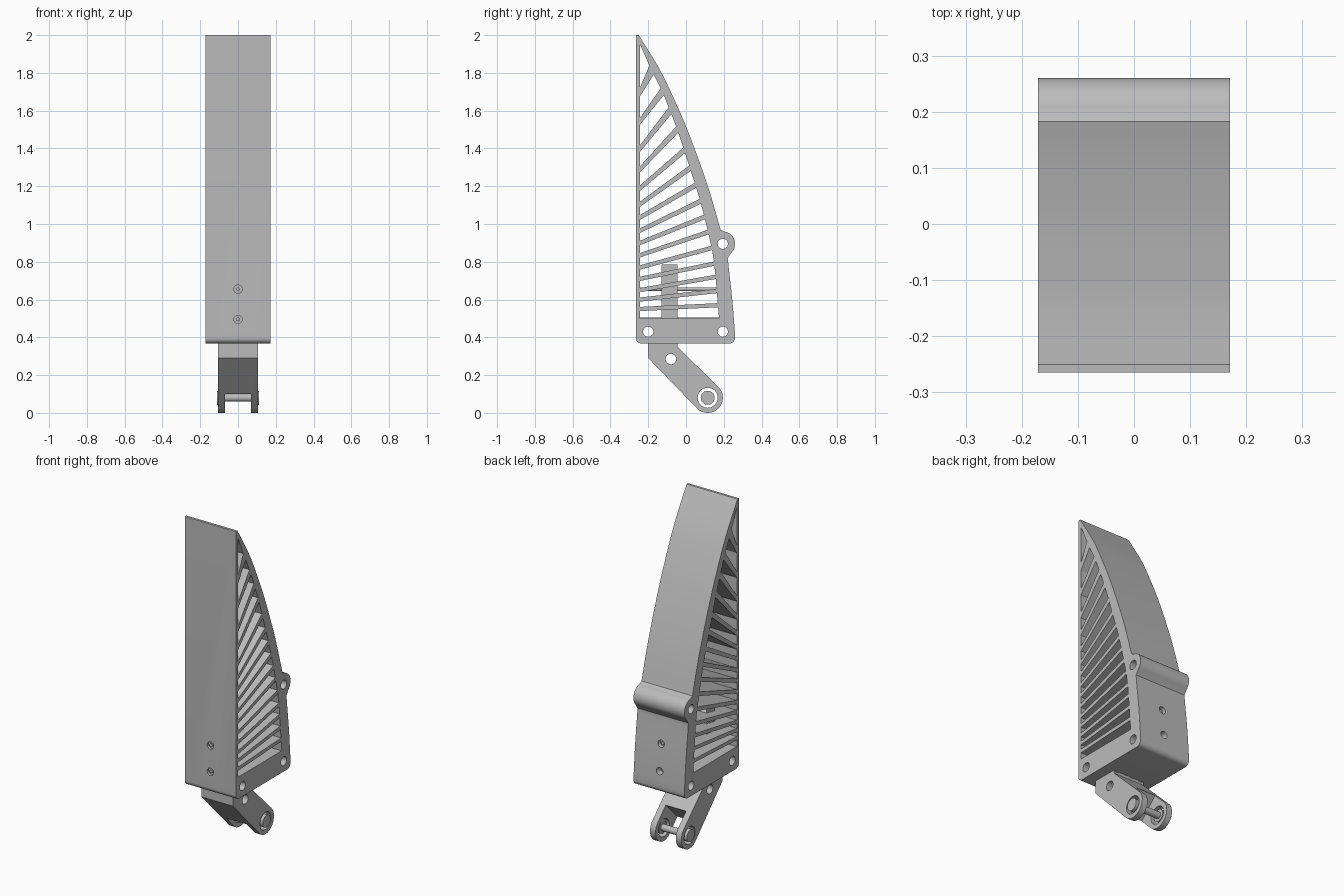
import bpy, bmesh, math
from mathutils import Vector, Matrix

if "Cube" in bpy.data.objects:
    bpy.data.objects.remove(bpy.data.objects["Cube"])

grey = bpy.data.materials.new("light_grey")
grey.use_nodes = True
colour = (0.5, 0.5, 0.5, 1)
grey.diffuse_color = colour
grey.node_tree.nodes["Principled BSDF"].inputs["Base Color"].default_value = colour

# local x, y, z -> world y, z, x
SIDEWAYS = Matrix(((0, 0, 1, 0), (1, 0, 0, 0), (0, 1, 0, 0), (0, 0, 0, 1)))


def activate(ob):
    bpy.ops.object.select_all(action="DESELECT")
    ob.select_set(True)
    bpy.context.view_layer.objects.active = ob


def smooth(ob):
    activate(ob)
    bpy.ops.object.shade_smooth_by_angle(angle=math.radians(30))


def arc(cy, cz, r, start, end, n=12):
    angles = [math.radians(start + (end - start) * i / n) for i in range(n + 1)]
    return [(cy + r * math.cos(a), cz + r * math.sin(a)) for a in angles]


def circle(cy, cz, r, n=32):
    return arc(cy, cz, r, 0, 360, n)[:-1]


def spline(pts, steps=5):
    """Smooth curve through the points."""
    p = [Vector(q) for q in pts]
    p = [2 * p[0] - p[1]] + p + [2 * p[-1] - p[-2]]
    out = []
    for a, b, c, d in zip(p, p[1:], p[2:], p[3:]):
        for i in range(steps):
            t = i / steps
            out.append(tuple(0.5 * (2 * b + (c - a) * t + (2 * a - 5 * b + 4 * c - d) * t ** 2
                                    + (3 * b - a - 3 * c + d) * t ** 3)))
    return out + [tuple(pts[-1])]


def extrude(name, loops, half):
    """Extrude a side profile with holes to both sides of x = 0."""
    cu = bpy.data.curves.new(name, "CURVE")
    cu.dimensions, cu.fill_mode, cu.extrude = "2D", "BOTH", half
    for loop in loops:
        s = cu.splines.new("POLY")
        s.points.add(len(loop) - 1)
        for pt, (y, z) in zip(s.points, loop):
            pt.co = (y, z, 0, 1)
        s.use_cyclic_u = True
    ob = bpy.data.objects.new(name, cu)
    bpy.context.collection.objects.link(ob)
    activate(ob)
    bpy.ops.object.convert(target="MESH")
    ob = bpy.context.object
    me = ob.data
    me.transform(SIDEWAYS)
    bm = bmesh.new()
    bm.from_mesh(me)
    bmesh.ops.remove_doubles(bm, verts=bm.verts, dist=1e-5)
    bmesh.ops.recalc_face_normals(bm, faces=bm.faces)
    bm.to_mesh(me)
    bm.free()
    me.materials.clear()
    me.materials.append(grey)
    return ob


def rod(name, r, start, end, n=32):
    a, b = Vector(start), Vector(end)
    bpy.ops.mesh.primitive_cylinder_add(vertices=n, radius=r, depth=(b - a).length, location=(a + b) / 2)
    ob = bpy.context.object
    ob.name = name
    ob.rotation_euler = (b - a).to_track_quat("Z", "Y").to_euler()
    ob.data.materials.append(grey)
    smooth(ob)
    return ob


def cut(ob, cutter):
    cutter.hide_render = True
    mod = ob.modifiers.new("cut", "BOOLEAN")
    mod.operation, mod.solver, mod.object = "DIFFERENCE", "EXACT", cutter
    activate(ob)
    bpy.ops.object.modifier_apply(modifier=mod.name)
    bpy.data.objects.remove(cutter)


# Blade outline: flat front, rounded foot, hinge boss, curved back
lower_back = spline([(0.26, 0.41), (0.245, 0.6), (0.225, 0.78), (0.222, 0.82)])
upper_back = spline([(0.183, 0.97), (0.13, 1.155), (0.078, 1.31), (0.007, 1.5),
                     (-0.06, 1.655), (-0.14, 1.82), (-0.25, 2.0)])
outline = (arc(-0.235, 0.397, 0.03, 180, 270) + arc(0.229, 0.397, 0.03, 270, 360)
           + lower_back + arc(0.195, 0.895, 0.065, -45, 85, 20) + upper_back + [(-0.265, 2.0)])

# Ribs: height at the front wall and at the back wall
ribs = [(0.55, 0.57), (0.60, 0.645), (0.65, 0.72), (0.71, 0.79), (0.77, 0.873),
        (0.835, 0.957), (0.90, 1.037), (0.965, 1.12), (1.035, 1.205), (1.105, 1.295),
        (1.19, 1.39), (1.29, 1.50), (1.40, 1.60), (1.545, 1.70), (1.70, 1.815)]
FRONT = -0.243
inner = spline([(0.175, 0.5), (0.148, 0.8), (0.116, 0.96), (0.07, 1.14), (0.016, 1.31),
                (-0.05, 1.51), (-0.13, 1.71), (-0.185, 1.82), (FRONT, 1.95)])


def inner_y(z):
    for (ya, za), (yb, zb) in zip(inner, inner[1:]):
        if z <= zb:
            return ya + (yb - ya) * (z - za) / (zb - za)
    return FRONT


def half_rib(rib):
    slope = (rib[1] - rib[0]) / (inner_y(rib[1]) - FRONT)
    return 0.011 * math.hypot(1, slope)


slots = []
low = (0.5, 0.5)
for rib in ribs:
    t = half_rib(rib)
    high = (rib[0] - t, rib[1] - t)
    slots.append([(FRONT, low[0]), (inner_y(low[1]), low[1]),
                  (inner_y(high[1]), high[1]), (FRONT, high[0])])
    low = (rib[0] + t, rib[1] + t)
slots.append([(FRONT, low[0]), (inner_y(low[1]), low[1]), (FRONT, 1.95)])

bolt_holes = [circle(y, z, 0.027) for y, z in ((-0.2, 0.43), (0.195, 0.43), (0.195, 0.895))]
blade = extrude("ribbed_blade", [outline] + slots + bolt_holes, 0.171)

# Screw holes in the front and back walls, with the screws inside
SCREWS = (0.495, 0.655)
for z in SCREWS:
    cut(blade, rod("screw_cutter", 0.022, (0, -0.3, z), (0, -0.25, z)))
    cut(blade, rod("screw_cutter", 0.022, (0, 0.215, z), (0, 0.3, z)))
smooth(blade)
for z in SCREWS:
    rod("screw", 0.01, (0, -0.26, z), (0, 0.225, z), 16)

# Slanted link with a forked end, and the tang inside the blade
PIN = (0.115, 0.08)
link_outline = [(-0.2, 0.367), (-0.2, 0.29)] + arc(*PIN, 0.08, 225, 405, 28) + [(-0.045, 0.35), (-0.045, 0.367)]
link = extrude("forked_link", [link_outline, circle(-0.08, 0.285, 0.028), circle(*PIN, 0.053)], 0.105)
along, across = Vector((0.707, -0.707)), Vector((0.707, 0.707))
corners = [Vector(PIN) + along * a + across * c
           for a, c in ((-0.105, -0.15), (0.15, -0.15), (0.15, 0.15), (-0.105, 0.15))]
cut(link, extrude("fork_cutter", [[tuple(c) for c in corners]], 0.068))
smooth(link)
extrude("tang", [[(-0.13, 0.36), (-0.045, 0.36), (-0.045, 0.785), (-0.13, 0.785)]], 0.105)

# Cross pin with a head at each end
rod("cross_pin", 0.02, (-0.1, *PIN), (0.1, *PIN))
for side in (-1, 1):
    rod("pin_head", 0.037, (side * 0.075, *PIN), (side * 0.112, *PIN))
